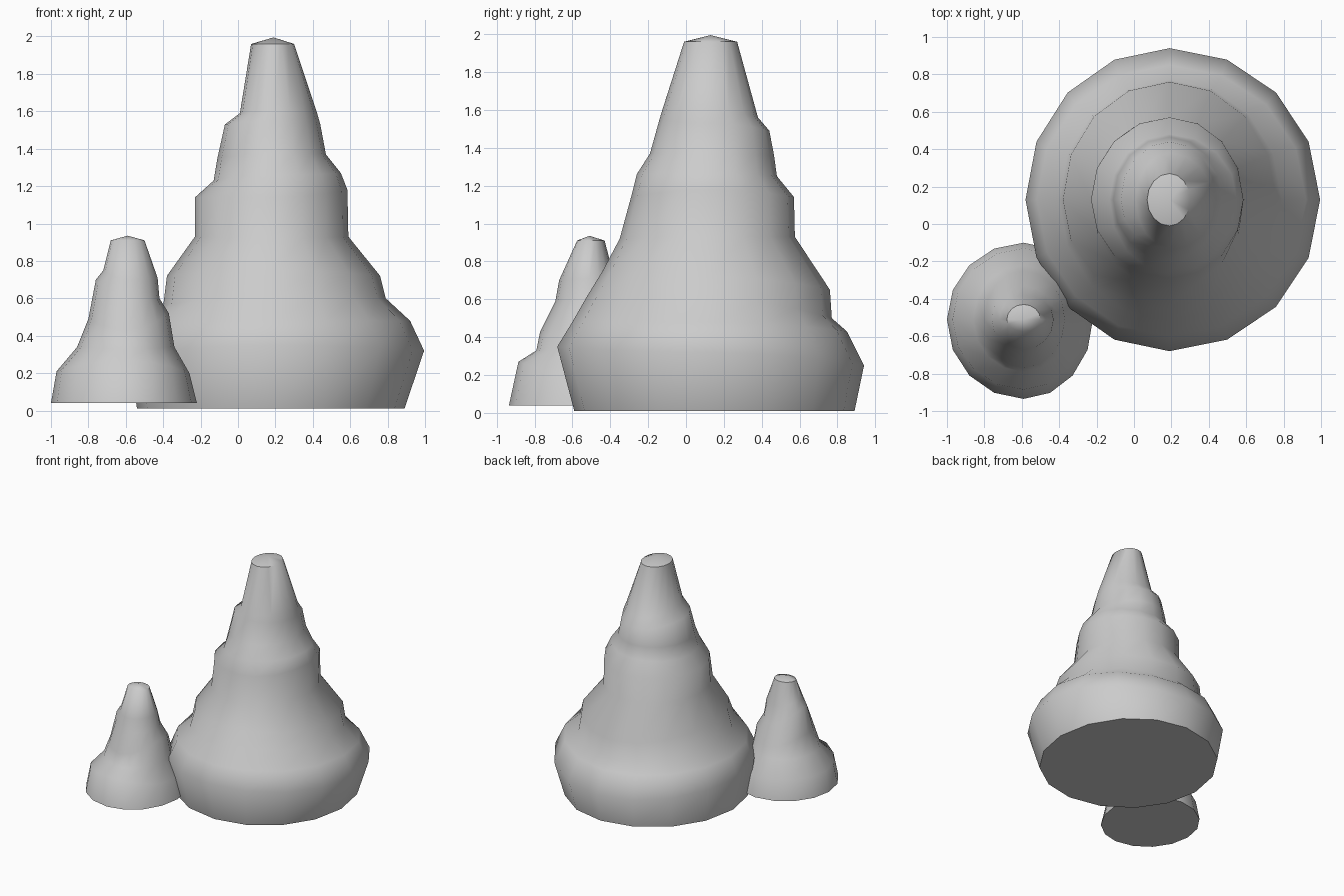
import bpy, bmesh, math

if "Cube" in bpy.data.objects:
    bpy.data.objects.remove(bpy.data.objects["Cube"])


def mound(name, centre, apex_z, right, left, back, front, sides):
    """Loft rings whose reach and height differ in the four directions."""
    cx, cy = centre
    bm = bmesh.new()
    rings = []
    for (rx, rz), (lx, lz), (by, bz), (fy, fz) in zip(right, left, back, front):
        ring = []
        for i in range(sides):
            a = 2 * math.pi * i / sides
            c, s = math.cos(a), math.sin(a)
            x, zx = (rx, rz) if c > 0 else (lx, lz)
            y, zy = (by, bz) if s > 0 else (fy, fz)
            ring.append(bm.verts.new((cx + abs(c) * (x - cx),
                                      cy + abs(s) * (y - cy),
                                      c * c * zx + s * s * zy)))
        rings.append(ring)
    for lo, hi in zip(rings, rings[1:]):
        for i in range(sides):
            j = (i + 1) % sides
            bm.faces.new((lo[i], lo[j], hi[j], hi[i]))
    # flat underside and blunt tip
    bm.faces.new(rings[0][::-1])
    tip = bm.verts.new((cx, cy, apex_z))
    for i in range(sides):
        bm.faces.new((rings[-1][i], rings[-1][(i + 1) % sides], tip))
    bmesh.ops.recalc_face_normals(bm, faces=bm.faces)
    mesh = bpy.data.meshes.new(name)
    bm.to_mesh(mesh)
    bm.free()
    ob = bpy.data.objects.new(name, mesh)
    bpy.context.collection.objects.link(ob)
    bpy.ops.object.select_all(action='DESELECT')
    ob.select_set(True)
    bpy.context.view_layer.objects.active = ob
    bpy.ops.object.shade_smooth_by_angle(angle=math.radians(55))


# Tall mound: (reach, height) profiles, ledges soft at the front
mound("large_mound", (0.19, 0.13), 1.995,
      right=[(.89, .01), (.995, .32), (.92, .48), (.79, .60), (.76, .72), (.59, .93),
             (.585, 1.18), (.55, 1.27), (.47, 1.37), (.44, 1.53), (.42, 1.60), (.30, 1.96)],
      left=[(-.54, .01), (-.58, .30), (-.52, .46), (-.40, .56), (-.38, .72), (-.23, .93),
            (-.23, 1.14), (-.13, 1.23), (-.11, 1.35), (-.07, 1.53), (.01, 1.59), (.07, 1.96)],
      back=[(.89, .01), (.94, .25), (.85, .43), (.77, .50), (.76, .65), (.575, .93),
            (.57, 1.14), (.48, 1.25), (.465, 1.36), (.44, 1.49), (.38, 1.56), (.27, 1.96)],
      front=[(-.59, .01), (-.68, .35), (-.60, .48), (-.52, .62), (-.44, .75), (-.35, .92),
             (-.29, 1.14), (-.26, 1.26), (-.19, 1.37), (-.14, 1.55), (-.125, 1.60), (-.01, 1.96)],
      sides=16)

# Small mound at the front left
mound("small_mound", (-0.59, -0.51), 0.935,
      right=[(-.22, .04), (-.26, .20), (-.34, .34), (-.37, .52), (-.42, .60), (-.43, .71), (-.50, .91)],
      left=[(-1.0, .04), (-.97, .21), (-.86, .34), (-.80, .49), (-.76, .70), (-.72, .75), (-.68, .91)],
      back=[(-.10, .04), (-.13, .20), (-.22, .34), (-.25, .42), (-.33, .58), (-.38, .72), (-.43, .91)],
      front=[(-.935, .04), (-.885, .27), (-.79, .33), (-.77, .43), (-.69, .59), (-.67, .70), (-.575, .91)],
      sides=16)
